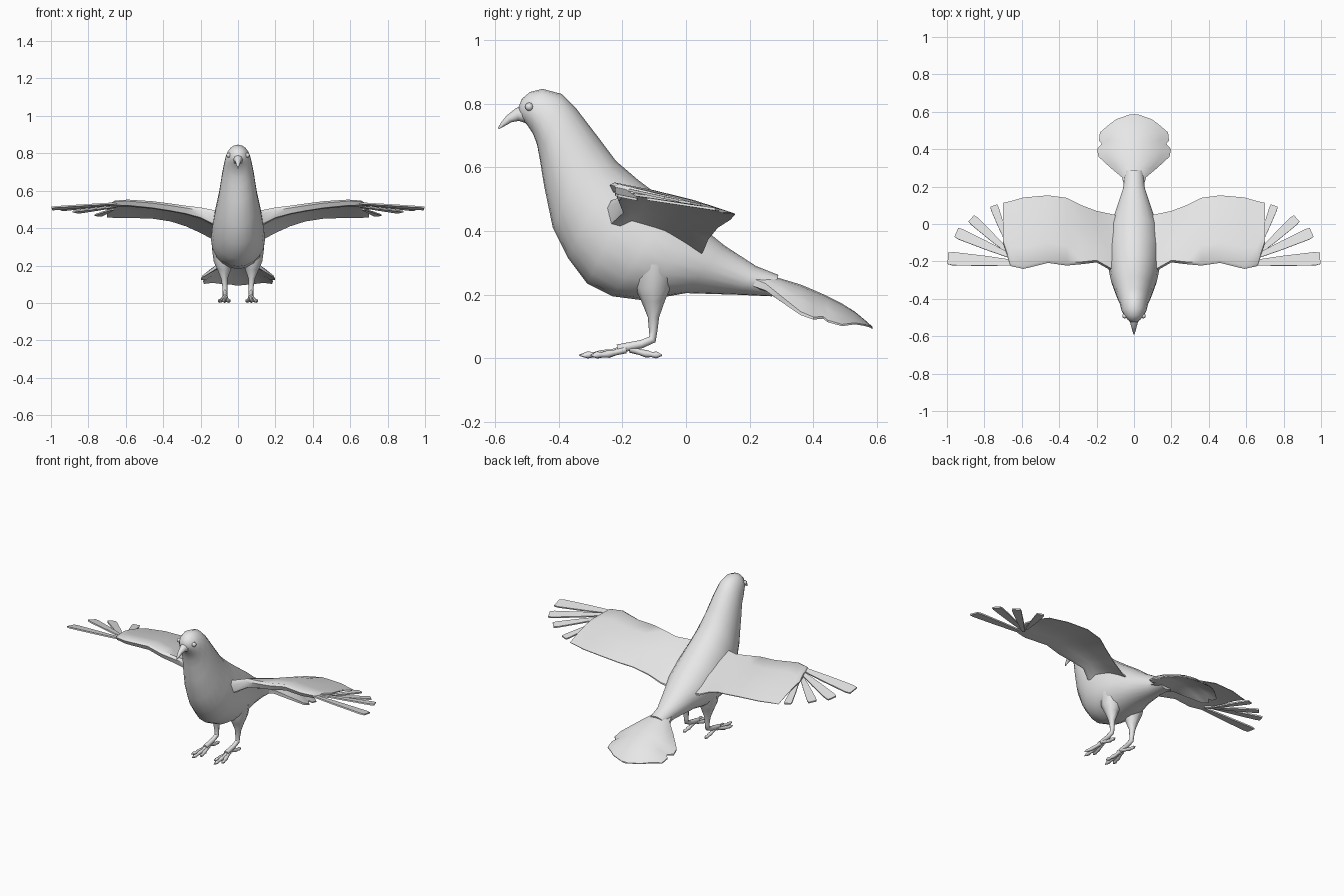
import bpy, bmesh, math
from mathutils import Vector

cube = bpy.data.objects.get("Cube")
if cube:
    bpy.data.objects.remove(cube)

grey = bpy.data.materials.new("plain_grey")
grey.use_nodes = True
colour = (0.8, 0.8, 0.8, 1)
grey.diffuse_color = colour
grey.node_tree.nodes["Principled BSDF"].inputs["Base Color"].default_value = colour


def finish(name, bm, mirror=False, angle=40):
    """Turn a bmesh into a smooth grey object, mirrored across x if asked."""
    bmesh.ops.recalc_face_normals(bm, faces=bm.faces)
    mesh = bpy.data.meshes.new(name)
    bm.to_mesh(mesh)
    bm.free()
    mesh.materials.append(grey)
    obj = bpy.data.objects.new(name, mesh)
    bpy.context.collection.objects.link(obj)
    bpy.ops.object.select_all(action='DESELECT')
    obj.select_set(True)
    bpy.context.view_layer.objects.active = obj
    bpy.ops.object.shade_smooth_by_angle(angle=math.radians(angle))
    if mirror:
        mod = obj.modifiers.new("Mirror", 'MIRROR')
        mod.use_mirror_merge = False
    return obj


def loft(name, rings, mirror=False, angle=40):
    """Skin closed rings of equal length and cap both ends."""
    bm = bmesh.new()
    rows = [[bm.verts.new(p) for p in ring] for ring in rings]
    n = len(rows[0])
    for a, b in zip(rows, rows[1:]):
        for i in range(n):
            j = (i + 1) % n
            bm.faces.new((a[i], a[j], b[j], b[i]))
    bm.faces.new(rows[0])
    bm.faces.new(rows[-1])
    return finish(name, bm, mirror, angle)


def tube(name, path, sides=8, mirror=True):
    """Round tube through (point, radius) pairs."""
    pts = [Vector(p) for p, r in path]
    rings = []
    for i, (p, r) in enumerate(path):
        d = (pts[min(i + 1, len(pts) - 1)] - pts[max(i - 1, 0)]).normalized()
        u = d.cross(Vector((1, 0, 0))).normalized()
        v = d.cross(u)
        rings.append([pts[i] + r * (math.cos(t) * u + math.sin(t) * v)
                      for t in (math.tau * k / sides for k in range(sides))])
    return loft(name, rings, mirror, 60)


# Body from face to rump: top y, top z, bottom y, bottom z, half width
sections = [
    (-.525, .79, -.52, .755, .018), (-.515, .815, -.50, .735, .038),
    (-.49, .836, -.48, .705, .056), (-.45, .846, -.467, .67, .068),
    (-.39, .83, -.458, .62, .076), (-.345, .785, -.445, .54, .088),
    (-.28, .70, -.418, .41, .105), (-.22, .62, -.37, .315, .125),
    (-.15, .56, -.31, .235, .138), (-.05, .485, -.23, .195, .145),
    (.04, .42, -.13, .182, .135), (.12, .355, .0, .205, .1),
    (.22, .29, .16, .2, .058), (.29, .262, .27, .195, .05)]
rings = []
for ty, tz, by, bz, w in sections:
    top, bottom = Vector((0, ty, tz)), Vector((0, by, bz))
    mid, half = (top + bottom) / 2, (top - bottom) / 2
    rings.append([mid + half * math.cos(t) + Vector((w * math.sin(t), 0, 0))
                  for t in (math.tau * k / 20 for k in range(20))])
loft("body", rings, angle=70)

# Beak with a hooked tip
tube("beak", [((0, -.50, .768), .032), ((0, -.53, .765), .02),
              ((0, -.555, .752), .013), ((0, -.575, .735), .008),
              ((0, -.589, .721), .002)], mirror=False)

# Eyes
bm = bmesh.new()
bmesh.ops.create_uvsphere(bm, u_segments=10, v_segments=6, radius=.013)
bmesh.ops.translate(bm, verts=bm.verts, vec=(.05, -.492, .79))
finish("eyes", bm, True, 60)

# Wings: x, leading y, leading z, trailing y, trailing z, thickness
stations = [
    (.06, -.27, .48, .04, .33, .12), (.13, -.245, .50, .055, .345, .085),
    (.2, -.205, .513, .07, .38, .06), (.28, -.215, .522, .1, .415, .047),
    (.36, -.222, .533, .14, .44, .043), (.46, -.208, .546, .153, .455, .04),
    (.59, -.24, .555, .142, .458, .035), (.66, -.225, .55, .122, .458, .028),
    (.7, -.1, .52, .113, .457, .01)]
outline = [(0, -.3), (.04, 0), (.3, 0), (.65, 0), (1, 0),
           (1, -.1), (.6, -.22), (.25, -.5), (.12, -.9), (.03, -.9)]
rings = []
for x, ly, lz, ty, tz, thick in stations:
    camber = .08 * (1 - x)
    rings.append([(x, ly + (ty - ly) * u,
                   lz + (tz - lz) * u + camber * u * (1 - u) + thick * s)
                  for u, s in outline])
loft("wings", rings, True, 50)

# Spread flight feathers: base, tip, tip half width
feathers = [((.6, -.21, .535), (.995, -.184, .505), .036),
            ((.63, -.185, .53), (.95, -.045, .5), .03),
            ((.65, -.17, .515), (.87, .03, .485), .026),
            ((.67, -.12, .5), (.75, .098, .467), .022)]
for i, (base, tip, w) in enumerate(feathers):
    base, tip = Vector(base), Vector(tip)
    d = (tip - base).normalized()
    side = Vector((-d.y, d.x, -.2 * d.x)).normalized()
    lift = d.cross(side) * .004
    rings = []
    for t, k in ((0, .3), (.5, .75), (.93, 1), (1, .85)):
        p, s = base.lerp(tip, t), side * w * k
        rings.append([p - s - lift, p + s - lift, p + s + lift, p - s + lift])
    loft(f"flight_feather_{i + 1}", rings, True, 30)

# Arched tail fan: y, middle z, half width, edge drop, thickness
fan = [(.2, .275, .05, .02, .06), (.25, .265, .065, .03, .055),
       (.3, .25, .125, .055, .045), (.36, .232, .19, .085, .028),
       (.4, .215, .198, .085, .02), (.43, .202, .172, .07, .018),
       (.445, .195, .187, .075, .016), (.49, .172, .182, .065, .014),
       (.53, .147, .135, .035, .012), (.56, .122, .095, .015, .012),
       (.585, .1, .025, .0, .008)]
steps = [k / 4 - 1 for k in range(9)]
rings = []
for y, z, w, drop, thick in fan:
    top = [Vector((w * u, y, z - drop * u * u)) for u in steps]
    under = [p - Vector((0, 0, thick * (1 - .6 * u * u)))
             for p, u in zip(top, steps)]
    rings.append(top + under[::-1])
loft("tail_fan", rings, angle=45)

# Legs and ankles
tube("legs", [((.07, -.1, .29), .07), ((.075, -.105, .22), .055),
              ((.074, -.103, .18), .037), ((.073, -.102, .13), .018),
              ((.07, -.103, .085), .013), ((.07, -.105, .06), .013),
              ((.07, -.14, .045), .013), ((.07, -.215, .03), .014)])

# Toes with a knuckle pad and a claw: name, start, tip
toes = [("middle_toes", (.07, -.19, .03), (.073, -.335, .01)),
        ("outer_toes", (.075, -.19, .028), (.103, -.3, .01)),
        ("inner_toes", (.065, -.19, .028), (.046, -.295, .01)),
        ("hind_toes", (.07, -.175, .03), (.072, -.075, .01))]
for name, start, tip in toes:
    path = []
    for t, r in ((0, .012), (.3, .009), (.5, .012), (.68, .008),
                 (.82, .011), (1, .002)):
        p = Vector(start).lerp(Vector(tip), t)
        p.z = max(p.z - .02 * t * (1 - t), r)
        path.append((p, r))
    tube(name, path, 6)
